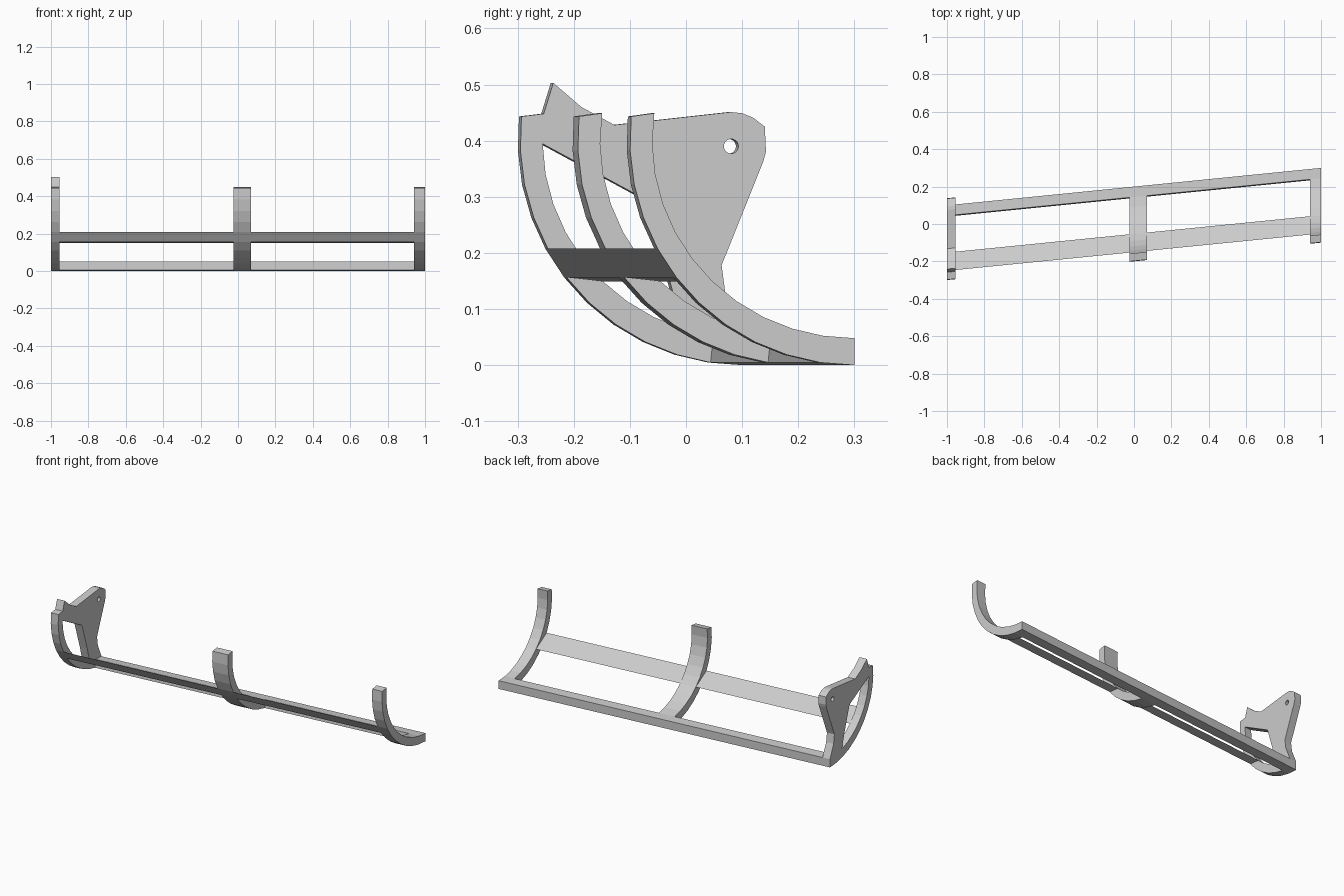
import bpy, bmesh
from math import sin, cos, radians, tau

if "Cube" in bpy.data.objects:
    bpy.data.objects.remove(bpy.data.objects["Cube"], do_unlink=True)

SKEW = 0.1      # the whole frame is sheared: y shifts with x
SEGMENTS = 11

steel = bpy.data.materials.new("light_grey")
steel.use_nodes = True
GREY = (0.6, 0.6, 0.6, 1)
steel.diffuse_color = GREY
steel.node_tree.nodes["Principled BSDF"].inputs["Base Color"].default_value = GREY


def arc(ry, rz, start):
    """Quarter arc from the upright front tip down to the rear foot."""
    angles = [radians(start + (90 - start) * k / SEGMENTS) for k in range(SEGMENTS + 1)]
    return [(0.2 - ry * cos(a), 0.4 - rz * sin(a)) for a in angles]


def extrude_profile(name, x0, x1, *loops):
    """Fill a y/z outline (later loops are holes) and extrude it along the sheared x axis."""
    bm = bmesh.new()
    edges = []
    for loop in loops:
        vs = [bm.verts.new((x0, y + SKEW * x0, z)) for y, z in loop]
        edges += [bm.edges.new((v, vs[i - 1])) for i, v in enumerate(vs)]
    bmesh.ops.triangle_fill(bm, edges=edges, use_beauty=True)
    out = bmesh.ops.extrude_face_region(bm, geom=bm.faces[:], use_keep_orig=True)
    moved = [g for g in out["geom"] if isinstance(g, bmesh.types.BMVert)]
    bmesh.ops.translate(bm, verts=moved, vec=(x1 - x0, SKEW * (x1 - x0), 0))
    bmesh.ops.recalc_face_normals(bm, faces=bm.faces[:])
    mesh = bpy.data.meshes.new(name)
    bm.to_mesh(mesh)
    bm.free()
    mesh.materials.append(steel)
    obj = bpy.data.objects.new(name, mesh)
    bpy.context.collection.objects.link(obj)
    return obj


outer = arc(0.4, 0.4, -6.2)
inner = arc(0.36, 0.352, -8)

# Curved ribs
rib = outer + inner[::-1]
extrude_profile("middle_rib", -0.025, 0.07, rib)
extrude_profile("left_rib", 0.94, 1.0, rib)

# End bracket: rib with a pivot plate, a window and a round pivot hole
plate_edge = [(0.2, 0.048), (0.166, 0.125), (0.159, 0.178), (0.233, 0.362),
              (0.238, 0.38), (0.236, 0.425), (0.215, 0.441), (0.195, 0.449),
              (0.175, 0.451), (0.04, 0.436), (-0.032, 0.428), (-0.091, 0.46),
              (-0.141, 0.503), (-0.158, 0.448)]
window = inner[1:10] + [(0.076, 0.115), (0.068, 0.145), (0.02, 0.297)]
pivot_hole = [(0.176 + 0.013 * cos(tau * i / 20), 0.39 + 0.013 * sin(tau * i / 20))
              for i in range(20)]
extrude_profile("right_end_bracket", -1.0, -0.955, outer + plate_edge, window, pivot_hole)

# Rails in the two bays between the ribs
front_rail = [outer[4], outer[5], inner[6]]
rear_rail = [outer[-2], outer[-1], inner[-1], inner[-2]]
for side, x0, x1 in (("right", -0.955, -0.025), ("left", 0.07, 0.94)):
    extrude_profile(side + "_front_rail", x0, x1, front_rail)
    extrude_profile(side + "_rear_rail", x0, x1, rear_rail)
